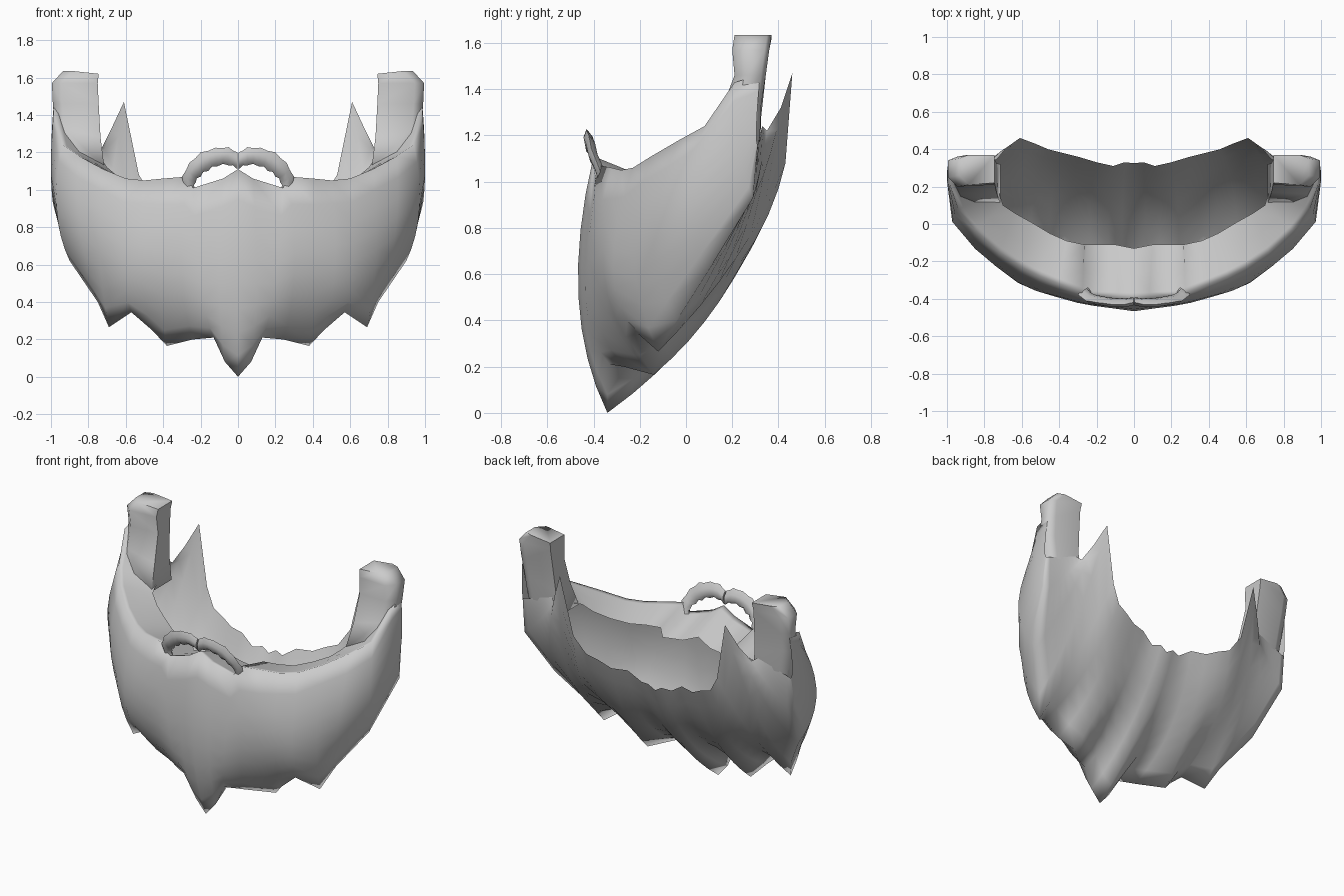
import bpy
import bmesh
import math
from mathutils import Vector

# Remove the default cube only
default_cube = bpy.data.objects.get("Cube")
if default_cube:
    bpy.data.objects.remove(default_cube, do_unlink=True)

# One plain grey for everything
grey = bpy.data.materials.new("plain_grey")
grey.use_nodes = True
colour = (0.6, 0.6, 0.6, 1)
grey.diffuse_color = colour
grey.node_tree.nodes["Principled BSDF"].inputs["Base Color"].default_value = colour


def points(flat):
    """Group a flat list of numbers into vectors."""
    return [Vector(flat[i:i + 3]) for i in range(0, len(flat), 3)]


def through(a, m, b, t):
    """Parabola that passes through a, m and b."""
    return a * (2 * t - 1) * (t - 1) + m * 4 * t * (1 - t) + b * t * (2 * t - 1)


def loft(name, columns, closed=False, angle=100):
    """Skin a list of equal-length point columns and mirror the result in x."""
    mesh = bpy.data.meshes.new(name)
    bm = bmesh.new()
    grid = [[bm.verts.new(p) for p in column] for column in columns]
    rows = len(grid[0])
    for left, right in zip(grid, grid[1:]):
        for j in range(rows if closed else rows - 1):
            k = (j + 1) % rows
            bm.faces.new((left[j], left[k], right[k], right[j]))
    if closed:
        bm.faces.new(grid[0])
        bm.faces.new(grid[-1])
        bmesh.ops.recalc_face_normals(bm, faces=bm.faces[:])
    bm.to_mesh(mesh)
    bm.free()
    mesh.materials.append(grey)
    obj = bpy.data.objects.new(name, mesh)
    bpy.context.collection.objects.link(obj)
    bpy.ops.object.select_all(action='DESELECT')
    obj.select_set(True)
    bpy.context.view_layer.objects.active = obj
    bpy.ops.object.shade_smooth_by_angle(angle=math.radians(angle))
    mirror = obj.modifiers.new("mirror", 'MIRROR')
    mirror.use_mirror_merge = not closed
    mirror.merge_threshold = 0.001
    return obj


# Beard: guide lines running from the centre to the side
inner_lip = points([
    0, -.13, 1, .1, -.11, .96, .25, -.11, .94, .265, -.11, 1,
    .36, -.09, 1, .45, -.05, 1, .55, .01, 1.03, .64, .06, 1.07,
    .7, .1, 1.12, .72, .17, 1.15, .73, .25, 1.2, .75, .3, 1.24])
rim = points([
    0, -.4, 1.11, .08, -.4, 1.06, .24, -.39, 1.01, .275, -.37, 1.07,
    .4, -.32, 1.06, .5, -.28, 1.05, .6, -.23, 1.06, .72, -.15, 1.11,
    .85, -.03, 1.18, .94, .08, 1.24, .985, .21, 1.43, .985, .32, 1.46])
belly = points([
    0, -.465, .5, .1, -.45, .5, .2, -.435, .5, .3, -.415, .55,
    .42, -.375, .55, .52, -.355, .6, .62, -.315, .62, .74, -.225, .68,
    .84, -.14, .75, .97, .01, .9, 1, .23, 1.14, .998, .305, 1.24])
lower_edge = points([
    0, -.34, 0, .07, -.34, .08, .13, -.33, .21, .24, -.27, .2,
    .38, -.14, .165, .46, -.2, .25, .57, -.21, .345, .69, -.12, .265,
    .75, -.04, .4, .9, .1, .62, .99, .29, .93, .99, .31, 1.16])
back_rim = points([
    0, .325, .82, .05, .33, .85, .11, .31, .84, .2, .33, .9,
    .3, .36, .9, .38, .38, .94, .46, .4, .97, .53, .43, 1.08,
    .61, .46, 1.47, .68, .41, 1.32, .73, .35, 1.22, .76, .33, 1.24])

# Underside: sagging middle line, smoothed between neighbouring locks
middle = [low.lerp(back, .5) + Vector((.03 * low.x, .06, -.07)) * min(1, 1.5 - 1.3 * low.z)
          for low, back in zip(lower_edge, back_rim)]
mirrored = Vector((-middle[1].x, middle[1].y, middle[1].z))
before = [mirrored] + middle[:-1]
after = middle[1:] + middle[-1:]
sagging = [(a + m * 2 + b) / 4 for a, m, b in zip(before, middle, after)]
sagging[-1] = middle[-1]

ROWS = 8
columns = []
for lip, top, mid, low, sag, back in zip(
        inner_lip, rim, belly, lower_edge, sagging, back_rim):
    # Rounded shelf, then the outer face, then the underside
    column = [lip, lip.lerp(top, .5), lip.lerp(top, .88)]
    column += [through(top, mid, low, i / ROWS) for i in range(ROWS + 1)]
    column += [through(low, sag, back, i / ROWS) for i in range(1, ROWS + 1)]
    columns.append(column)
loft("beard", columns)


# Sideburns: solid posts built from stacked bevelled sections
def post_section(z, inner, outer, front, rear, lean):
    bevel = .05
    return [Vector(p) for p in (
        (inner, front + .01, z - lean), (outer - bevel, front, z),
        (outer, front + bevel, z), (outer, rear - .02, z),
        (outer - bevel, rear, z), (inner, rear, z - lean))]


loft("sideburn", [
    post_section(1.08, .78, .94, .14, .3, 0),
    post_section(1.2, .715, .96, .1, .32, .08),
    post_section(1.33, .735, .98, .16, .325, .05),
    post_section(1.46, .745, .99, .21, .345, 0),
    post_section(1.57, .75, .995, .2, .36, 0),
    post_section(1.635, .745, .935, .21, .37, .015),
], closed=True, angle=75)

# Moustache: thin curved band with a scalloped edge
upper_line = points([
    .004, -.42, 1.2, .05, -.43, 1.228, .12, -.43, 1.225, .2, -.42, 1.2,
    .26, -.41, 1.145, .3, -.38, 1.07, .295, -.36, 1.015])
under_line = points([
    .004, -.41, 1.11, .05, -.41, 1.13, .11, -.41, 1.125, .16, -.4, 1.1,
    .2, -.39, 1.07, .225, -.37, 1.04, .23, -.36, 1.005])
band = []
STEPS = 2
for i in range(len(upper_line) - 1):
    for step in range(STEPS + (i == len(upper_line) - 2)):
        t = step / STEPS
        high = upper_line[i].lerp(upper_line[i + 1], t)
        low = under_line[i].lerp(under_line[i + 1], t)
        scallop = (high - low) * (.06 if step % 2 else 0)
        high, low = high - scallop * .7, low + scallop * 2
        depth = Vector((0, .02, 0))
        band.append([high, high.lerp(low, .35) - depth, high.lerp(low, .75) - depth,
                     low, high.lerp(low, .75) + depth, high.lerp(low, .35) + depth])
loft("moustache", band, closed=True, angle=60)
